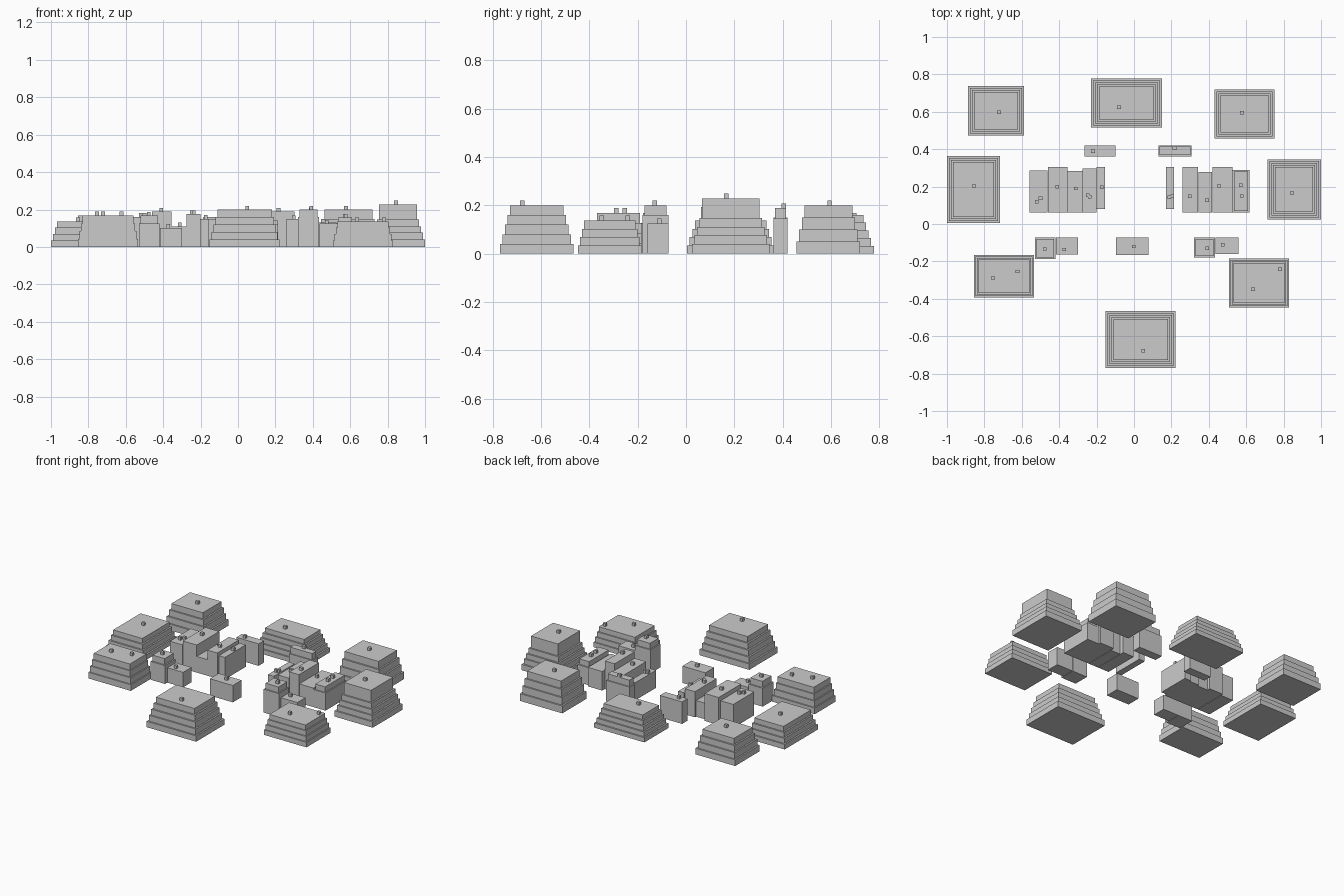
import bpy, bmesh


def add_box(bm, x0, x1, y0, y1, z0, z1):
    """Append an axis-aligned box to the mesh."""
    v = [bm.verts.new((x, y, z)) for z in (z0, z1)
         for x, y in ((x0, y0), (x1, y0), (x1, y1), (x0, y1))]
    bm.faces.new(v[3::-1])
    bm.faces.new(v[4:])
    for i in range(4):
        j = (i + 1) % 4
        bm.faces.new((v[i], v[j], v[4 + j], v[4 + i]))


def building(name, x0, x1, y0, y1, levels, step, vents):
    """Stacked, inset floors with small roof vents on top."""
    bm = bmesh.new()
    z = 0.0
    for i, top in enumerate(levels):
        d = i * step
        add_box(bm, x0 + d, x1 - d, y0 + d, y1 - d, z, top)
        z = top
    for x, y in vents:
        add_box(bm, x - .01, x + .01, y - .009, y + .009, z, z + .02)
    me = bpy.data.meshes.new(name)
    bm.to_mesh(me)
    bm.free()
    bpy.context.collection.objects.link(bpy.data.objects.new(name, me))


def even(h, n):
    return [h * (i + 1) / n for i in range(n)]


# Outer ring of stepped blocks
S = .0105
building("terrace_back_left", -.888, -.588, .474, .738, even(.168, 4), S, [(-.722, .597)])
building("terrace_back", -.23, .15, .517, .777, even(.16, 5), S, [(-.08, .624)])
building("terrace_back_right", .43, .75, .458, .72, even(.2, 4), S, [(.577, .594)])
building("terrace_left", -1, -.717, .005, .364, even(.137, 4), S, [(-.856, .203)])
building("terrace_right", .713, 1, .024, .346, [.04, .076, .11, .147, .228], S, [(.845, .166)])
building("terrace_front_left", -.856, -.535, -.392, -.166, even(.168, 4), .008,
         [(-.754, -.289), (-.623, -.254)])
building("terrace_front_right", .508, .829, -.446, -.185, even(.137, 4), .008,
         [(.636, -.348), (.781, -.241)])
building("terrace_front", -.152, .223, -.77, -.465, even(.2, 5), S, [(.05, -.677)])

# Inner row houses, left then right
for i, (x0, x1, y1, h, vents) in enumerate([
        (-.558, -.463, .287, .16, [(-.52, .118), (-.5, .137)]),
        (-.46, -.355, .305, .188, [(-.41, .2)]),
        (-.355, -.275, .284, .11, [(-.311, .19)]),
        (-.275, -.2, .296, .175, [(-.247, .154), (-.237, .145)]),
        (-.2, -.155, .305, .15, [(-.172, .196)])]):
    building(f"row_house_left_{i}", x0, x1, .08 if i == 4 else .062, y1, [h], 0, vents)
for i, (x0, x1, y1, h, vents) in enumerate([
        (.17, .214, .305, .12, [(.188, .144), (.204, .15)]),
        (.258, .343, .305, .148, [(.298, .148)]),
        (.345, .417, .277, .192, [(.39, .126)]),
        (.42, .527, .305, .13, [(.455, .203)])]):
    building(f"row_house_right_{i}", x0, x1, .08 if i == 0 else .062, y1, [h], 0, vents)
building("row_house_right_end", .527, .617, .062, .289, [.12, .157], .008,
         [(.571, .207), (.576, .15)])

# Small free-standing houses
building("house_back_left", -.265, -.098, .362, .421, [.15], 0, [(-.219, .389)])
building("house_back_right", .13, .308, .362, .421, [.145, .188], .007, [(.217, .405)])
building("house_front_left_tall", -.529, -.42, -.187, -.072, [.125, .167], .009, [(-.477, -.134)])
building("house_front_left_low", -.418, -.3, -.163, -.072, [.102], 0, [(-.373, -.136)])
building("house_front_centre", -.096, .078, -.167, -.072, [.115], 0, [(-.002, -.12)])
building("house_front_right_tall", .32, .434, -.18, -.072, [.16, .2], .008, [(.392, -.13)])
building("house_front_right_low", .436, .56, -.16, -.072, [.125], 0, [(.474, -.11)])
